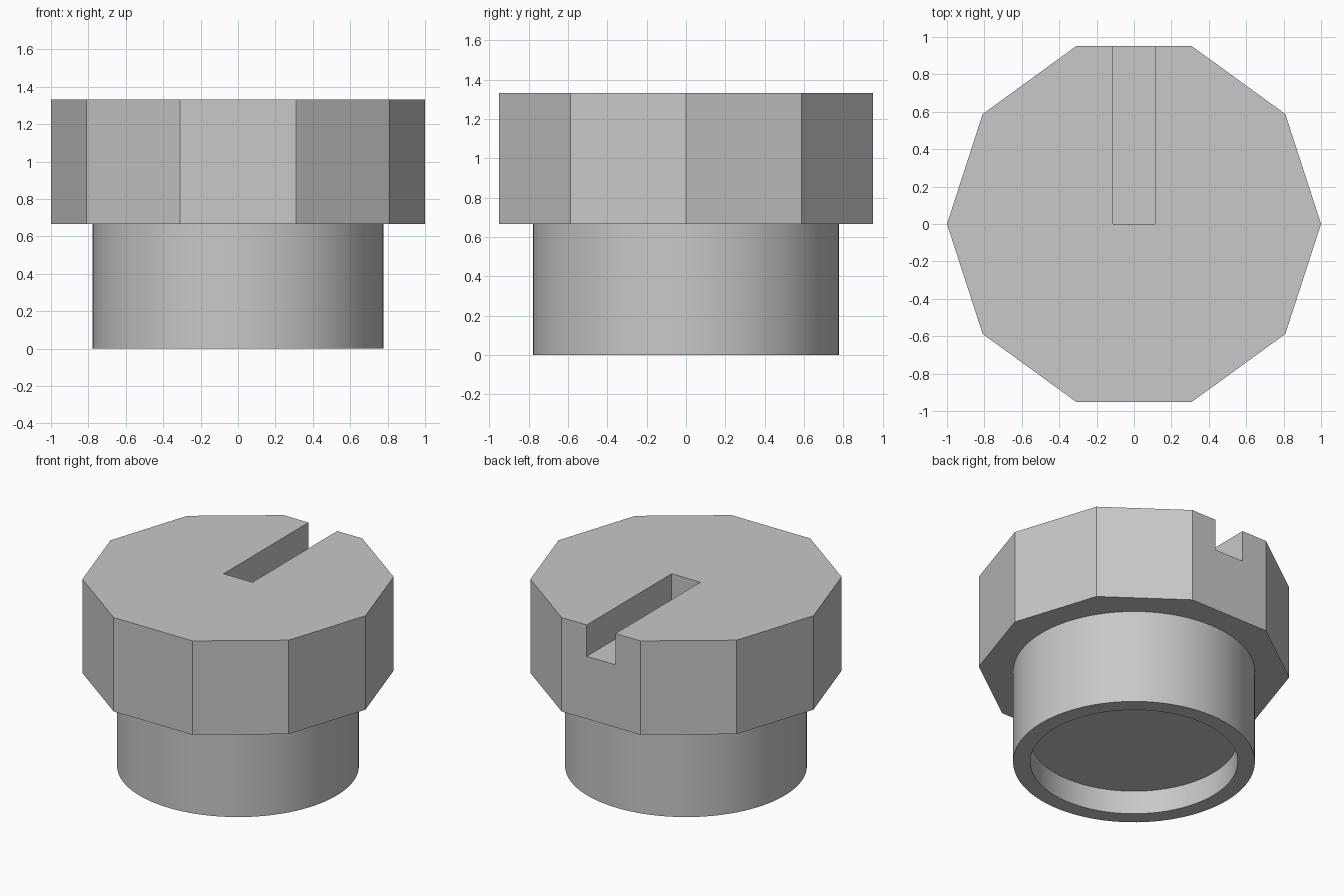
import bpy
import bmesh
from math import cos, sin, pi, radians

default = bpy.data.objects.get("Cube")
if default:
    bpy.data.objects.remove(default, do_unlink=True)

GREY = (0.58, 0.58, 0.58, 1)
metal = bpy.data.materials.new("plain grey")
metal.use_nodes = True
metal.diffuse_color = GREY
metal.node_tree.nodes["Principled BSDF"].inputs["Base Color"].default_value = GREY


def lathe(name, profile, sides):
    """Revolve (radius, z) points about z; radius 0 becomes a flat cap."""
    bm = bmesh.new()
    rings = []
    for r, z in profile:
        if r > 0:
            angles = [2 * pi * i / sides for i in range(sides)]
            rings.append([bm.verts.new((r * cos(a), r * sin(a), z)) for a in angles])
    for a, b in zip(rings, rings[1:]):
        for i in range(sides):
            j = (i + 1) % sides
            bm.faces.new((a[i], a[j], b[j], b[i]))
    if profile[0][0] == 0:
        bm.faces.new(rings[0])
    if profile[-1][0] == 0:
        bm.faces.new(rings[-1])
    bmesh.ops.recalc_face_normals(bm, faces=bm.faces)
    mesh = bpy.data.meshes.new(name)
    bm.to_mesh(mesh)
    bm.free()
    mesh.materials.append(metal)
    obj = bpy.data.objects.new(name, mesh)
    bpy.context.collection.objects.link(obj)
    return obj


def activate(obj):
    bpy.ops.object.select_all(action='DESELECT')
    obj.select_set(True)
    bpy.context.view_layer.objects.active = obj


TOP, MID = 1.333, 0.667

# Ten-sided head
head = lathe("head", [(0, MID), (1, MID), (1, TOP), (0, TOP)], 10)

# Slot from the centre out through the back
bpy.ops.mesh.primitive_cube_add(size=1, location=(0, 0.6, TOP))
cutter = bpy.context.object
cutter.name = "slot_cutter"
cutter.scale = (0.226, 1.2, 0.444)
cutter.data.materials.append(metal)
cutter.hide_render = True
activate(head)
cut = head.modifiers.new("slot", 'BOOLEAN')
cut.operation = 'DIFFERENCE'
cut.solver = 'EXACT'
cut.object = cutter
bpy.ops.object.modifier_apply(modifier=cut.name)
bpy.data.objects.remove(cutter, do_unlink=True)

# Round stem with a shallow recess underneath
stem = lathe("stem", [(0, 0.167), (0.667, 0.167), (0.667, 0),
                      (0.777, 0), (0.777, MID), (0, MID)], 96)
activate(stem)
bpy.ops.object.shade_smooth_by_angle(angle=radians(30))
